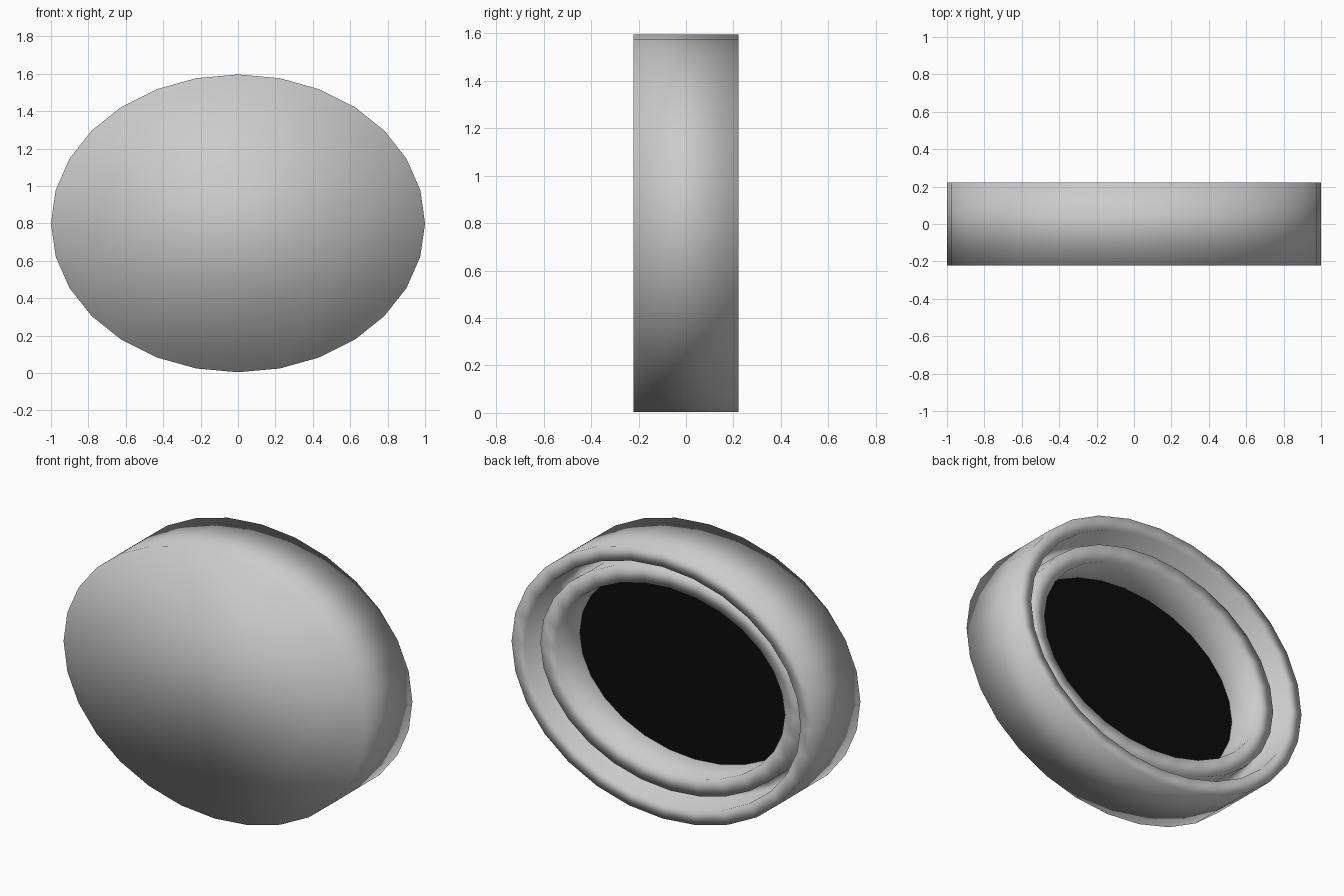
import bpy, bmesh, math

if "Cube" in bpy.data.objects:
    bpy.data.objects.remove(bpy.data.objects["Cube"])

SIDES = 28
A, B, CZ = 1.0, 0.796, 0.8   # half width, half height, centre height


def loop(bm, inset, y):
    """One elliptical ring of vertices, inset evenly from the outline."""
    return [bm.verts.new(((A - inset) * math.sin(2 * math.pi * i / SIDES), y,
                          CZ + (B - inset) * math.cos(2 * math.pi * i / SIDES)))
            for i in range(SIDES)]


def oval_part(name, profile, cap_start=False):
    """Sweep an (inset, y) profile round the oval, optionally capping its start."""
    bm = bmesh.new()
    rings = [loop(bm, w, y) for w, y in profile]
    for a, b in zip(rings, rings[1:]):
        for i in range(SIDES):
            j = (i + 1) % SIDES
            bm.faces.new((a[i], b[i], b[j], a[j]))
    if cap_start:
        bm.faces.new(rings[0])
    bmesh.ops.recalc_face_normals(bm, faces=bm.faces)
    me = bpy.data.meshes.new(name)
    bm.to_mesh(me)
    bm.free()
    me.polygons.foreach_set("use_smooth", [True] * len(me.polygons))
    ob = bpy.data.objects.new(name, me)
    bpy.context.collection.objects.link(ob)
    # the open profile must face outwards on the outer wall
    p = me.polygons[0]
    if p.normal.dot(p.center - type(p.center)((0, p.center.y, CZ))) < 0:
        me.flip_normals()
    return ob


# shell: front face, outer wall, rear rim, groove, inner ring and its wall
oval_part("shell", [(0, -0.222), (0, 0.222), (0.085, 0.222), (0.085, 0.0),
                    (0.14, 0.0), (0.14, 0.15), (0.24, 0.15), (0.24, -0.08)],
          cap_start=True)

# dark plate at the bottom of the rear recess
bm = bmesh.new()
face = bm.faces.new(loop(bm, 0.24, -0.08))
face.normal_update()
if face.normal.y < 0:
    face.normal_flip()
me = bpy.data.meshes.new("recess_plate")
bm.to_mesh(me)
bm.free()
plate = bpy.data.objects.new("recess_plate", me)
bpy.context.collection.objects.link(plate)
black = bpy.data.materials.new("black")
black.diffuse_color = (0.003, 0.003, 0.003, 1)
black.use_nodes = True
black.node_tree.nodes["Principled BSDF"].inputs["Base Color"].default_value = black.diffuse_color
me.materials.append(black)
